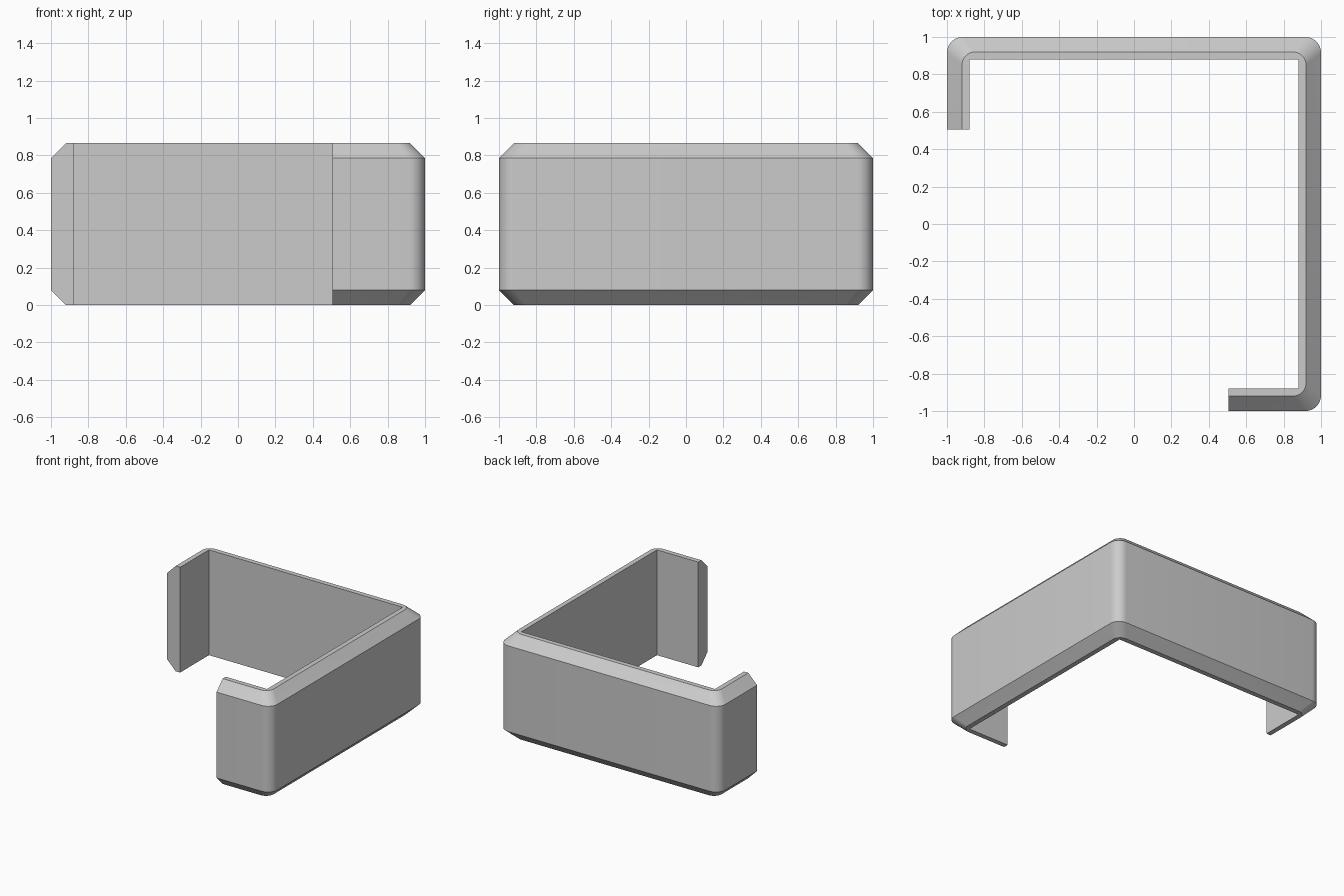
import bpy, bmesh
from math import radians, sin, cos

if "Cube" in bpy.data.objects:
    bpy.data.objects.remove(bpy.data.objects["Cube"])

HEIGHT, CHAMFER, END, STEPS = 0.865, 0.08, 0.505, 10

# Wall cross-section: (distance from centre, height, corner radius)
SECTION = [(0.88, 0, 0), (1 - CHAMFER, 0, 0.07), (1, CHAMFER, 0.085),
           (1, HEIGHT - CHAMFER, 0.085), (1 - CHAMFER, HEIGHT, 0.07), (0.88, HEIGHT, 0)]


def band_path(d, r):
    """Three-cornered open path around the square, seen from above."""
    pts = [(-d, END)]
    for sx, sy, start in ((-1, 1, 180), (1, 1, 90), (1, -1, 0)):
        for i in range(STEPS + 1):
            a = radians(start - 90 * i / STEPS)
            pts.append((sx * (d - r) + r * cos(a), sy * (d - r) + r * sin(a)))
    pts.append((END, -d))
    return pts


# Chamfered band with two short return ends
bm = bmesh.new()
rows = [[bm.verts.new((x, y, z)) for x, y in band_path(d, r)] for d, z, r in SECTION]
for k, row in enumerate(rows):
    nxt = rows[(k + 1) % len(rows)]
    for i in range(len(row) - 1):
        bm.faces.new((row[i], row[i + 1], nxt[i + 1], nxt[i]))

# Flat end caps
bm.faces.new([row[0] for row in rows])
bm.faces.new([row[-1] for row in rows])
bmesh.ops.remove_doubles(bm, verts=bm.verts[:], dist=0.0001)
bmesh.ops.recalc_face_normals(bm, faces=bm.faces[:])

mesh = bpy.data.meshes.new("corner_band")
bm.to_mesh(mesh)
bm.free()
band = bpy.data.objects.new("corner_band", mesh)
bpy.context.collection.objects.link(band)
bpy.context.view_layer.objects.active = band
band.select_set(True)
bpy.ops.object.shade_smooth_by_angle(angle=radians(30))
